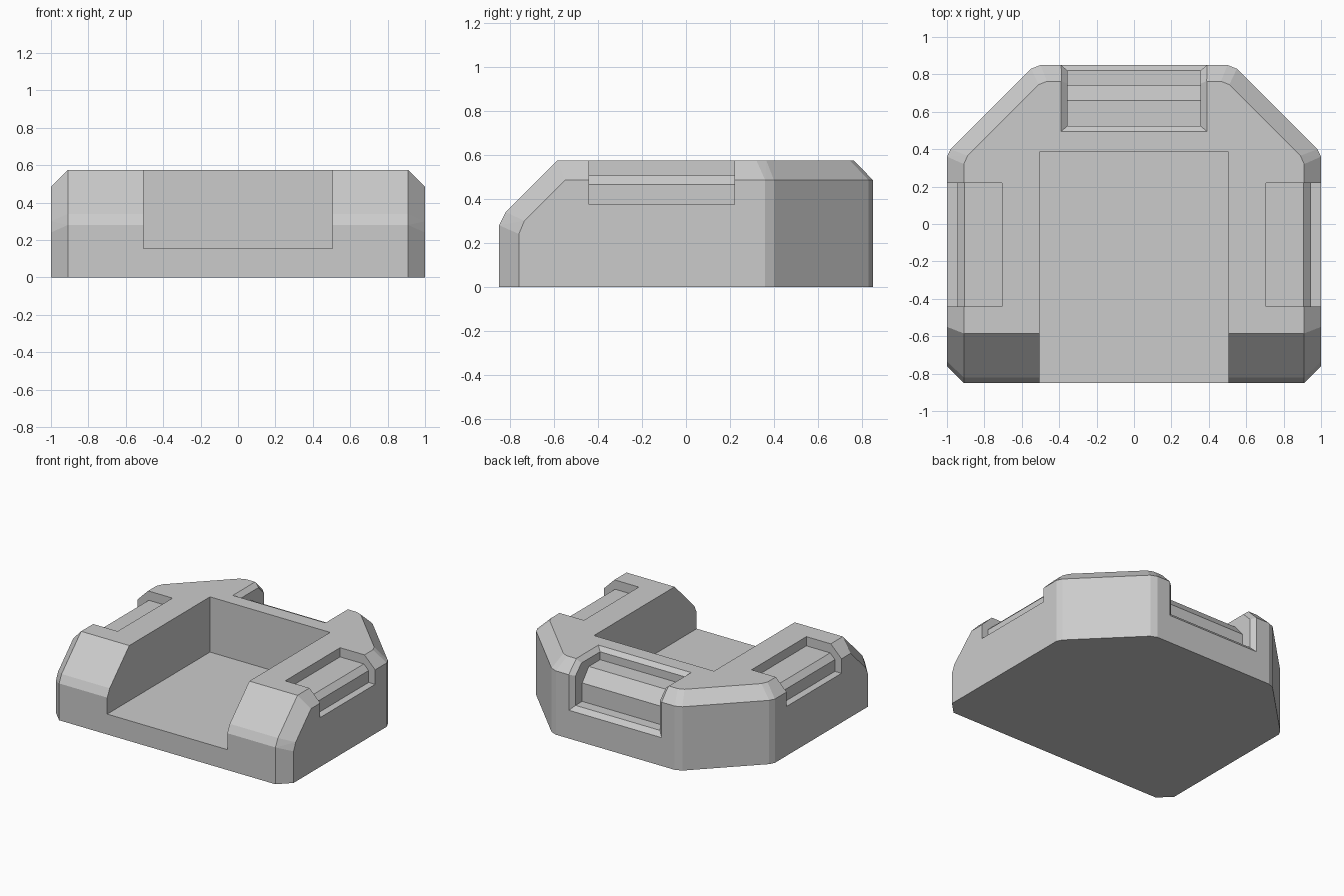
import bpy, bmesh
from math import pi
from mathutils import Matrix

if "Cube" in bpy.data.objects:
    bpy.data.objects.remove(bpy.data.objects["Cube"])


def make_object(name, bm):
    bmesh.ops.recalc_face_normals(bm, faces=bm.faces)
    mesh = bpy.data.meshes.new(name)
    bm.to_mesh(mesh)
    bm.free()
    ob = bpy.data.objects.new(name, mesh)
    bpy.context.collection.objects.link(ob)
    return ob


def notch_cutter(name, rings, matrix):
    """Solid lofted through (half_width, [(out, z) x 4]) rings, floor first."""
    bm = bmesh.new()
    loops = []
    for w, prof in rings:
        pts = [(w, o, z) for o, z in prof] + [(-w, o, z) for o, z in reversed(prof)]
        loops.append([bm.verts.new(p) for p in pts])
    for a, b in zip(loops, loops[1:]):
        for i in range(8):
            j = (i + 1) % 8
            bm.faces.new((a[i], a[j], b[j], b[i]))
    for ring in (loops[0], loops[-1]):
        for i in range(3):
            bm.faces.new((ring[i], ring[i + 1], ring[6 - i], ring[7 - i]))
    bm.transform(matrix)
    return make_object(name, bm)


# Chamfered body: convex hull of mirrored corner points
plan = [(1, .36), (.98, .40), (.55, .83), (.5, .85)]
top = [(.91, .32), (.89, .365), (.51, .745), (.465, .763)]
corners = [(.91, -.85, 0), (1, -.76, 0), (.91, -.85, .28), (.91, -.82, .34),
           (1, -.76, .24), (1, -.735, .30), (1, -.55, .485), (.91, -.585, .575)]
corners += [(x, y, z) for x, y in plan for z in (0, .485)]
corners += [(x, y, .575) for x, y in top]
bm = bmesh.new()
for s in (1, -1):
    for x, y, z in corners:
        bm.verts.new((s * x, y, z))
bmesh.ops.convex_hull(bm, input=bm.verts)
bmesh.ops.dissolve_limit(bm, angle_limit=.02, verts=bm.verts, edges=bm.edges)
body = make_object("body", bm)

# Main pocket, open at the front
bm = bmesh.new()
bmesh.ops.create_cube(bm, size=1, matrix=Matrix.Translation((0, -.3075, .5775))
                      @ Matrix.Diagonal((1.01, 1.385, .845, 1)))
cutters = [make_object("pocket_cutter", bm)]

# Back grip notch with a bevelled rim
floor = [(.525, .485), (.66, .485), (.74, .39), (.74, .25)]
rim = [(.525, .545), (.75, .545), (.82, .475), (.82, .25)]
surface = [(.495, .575), (.765, .575), (.85, .485), (.85, .215)]
outer = [(2 * a - c, 2 * b - d) for (a, b), (c, d) in zip(surface, rim)]
cutters.append(notch_cutter("back_notch_cutter",
                            [(.355, floor), (.355, rim), (.425, outer)], Matrix()))

# Side notches
floor = [(.705, .505), (.905, .505), (.945, .465), (.945, .375)]
outer = [(.705, .7), (1, .7), (1.1, .6), (1.1, .375)]
for s in (1, -1):
    m = Matrix.Translation((0, -.11, 0)) @ Matrix.Rotation(-s * pi / 2, 4, 'Z')
    cutters.append(notch_cutter("side_notch_cutter", [(.33, floor), (.33, outer)], m))

# Carve the body
bpy.context.view_layer.objects.active = body
for c in cutters:
    c.hide_render = True
    mod = body.modifiers.new(c.name, 'BOOLEAN')
    mod.operation, mod.solver, mod.object = 'DIFFERENCE', 'EXACT', c
    bpy.ops.object.modifier_apply(modifier=mod.name)
for c in cutters:
    bpy.data.objects.remove(c, do_unlink=True)
